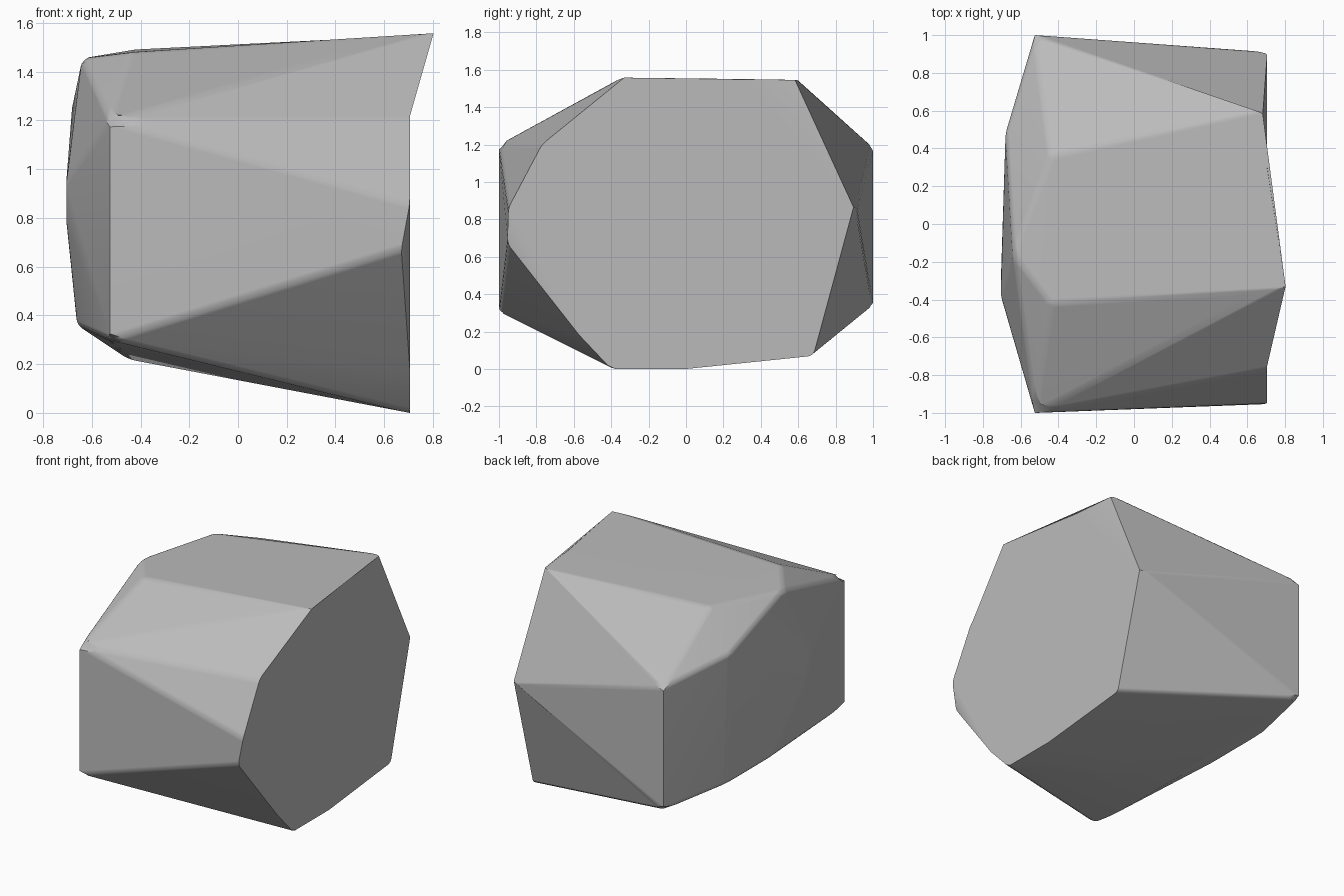
import bpy, bmesh, math

cube = bpy.data.objects.get("Cube")
if cube:
    bpy.data.objects.remove(cube)

# Stone colour
stone = bpy.data.materials.new("stone_grey")
stone.use_nodes = True
grey = (0.5, 0.5, 0.5, 1)
stone.diffuse_color = grey
bsdf = stone.node_tree.nodes["Principled BSDF"]
bsdf.inputs["Base Color"].default_value = grey
bsdf.inputs["Roughness"].default_value = 0.8

# Outline of the flat cut side, as (y, z)
cut_x = 0.705
cut_side = [(-.36, 1.55), (.3, 1.55), (.91, .86), (.68, .07), (.35, .055),
            (0, 0), (-.4, 0), (-.57, .18), (-.95, .86), (-.77, 1.2)]

# Corners of the rough sides
corners = [
    (.68, .6, 1.55), (.67, -.955, .67),                         # chipped corners
    (-.525, -1, 1.2), (-.525, -1, .3),                          # front edge
    (-.525, 1, 1.19), (-.525, 1, .33),                          # back edge
    (-.44, -.42, 1.48), (-.64, -.16, 1.455), (-.44, .36, 1.49), # top
    (-.68, .48, 1.27), (-.705, -.38, .95), (-.705, -.3, .78),   # narrow end
    (-.66, 0, .36), (-.66, .5, .36), (-.45, -.1, .22),          # underside
]

# Wrap the corners in a convex block and merge flat facets
bm = bmesh.new()
for co in [(cut_x, y, z) for y, z in cut_side] + corners:
    bm.verts.new(co)
hull = bmesh.ops.convex_hull(bm, input=bm.verts[:])
loose = {g for g in hull["geom_interior"] + hull["geom_unused"]
         if isinstance(g, bmesh.types.BMVert)}
bmesh.ops.delete(bm, geom=list(loose), context='VERTS')
bmesh.ops.dissolve_limit(bm, angle_limit=math.radians(1.5),
                         verts=bm.verts[:], edges=bm.edges[:])
bmesh.ops.recalc_face_normals(bm, faces=bm.faces[:])

# Soften worn edges, leaving the cut side crisp
worn = [e for e in bm.edges
        if math.radians(8) < e.calc_face_angle(0) < math.radians(75)
        and any(v.co.x < .6 for v in e.verts)]
bmesh.ops.bevel(bm, geom=worn, offset=.025, offset_type='OFFSET', segments=3,
                profile=.5, affect='EDGES', clamp_overlap=True)

mesh = bpy.data.meshes.new("rock")
bm.to_mesh(mesh)
bm.free()
mesh.materials.append(stone)
rock = bpy.data.objects.new("rock", mesh)
bpy.context.collection.objects.link(rock)

# Smooth the rounded edges, keep the hard ones
bpy.ops.object.select_all(action='DESELECT')
rock.select_set(True)
bpy.context.view_layer.objects.active = rock
bpy.ops.object.shade_smooth_by_angle(angle=math.radians(25))
weighted = rock.modifiers.new("flat_facets", 'WEIGHTED_NORMAL')
weighted.keep_sharp = True
